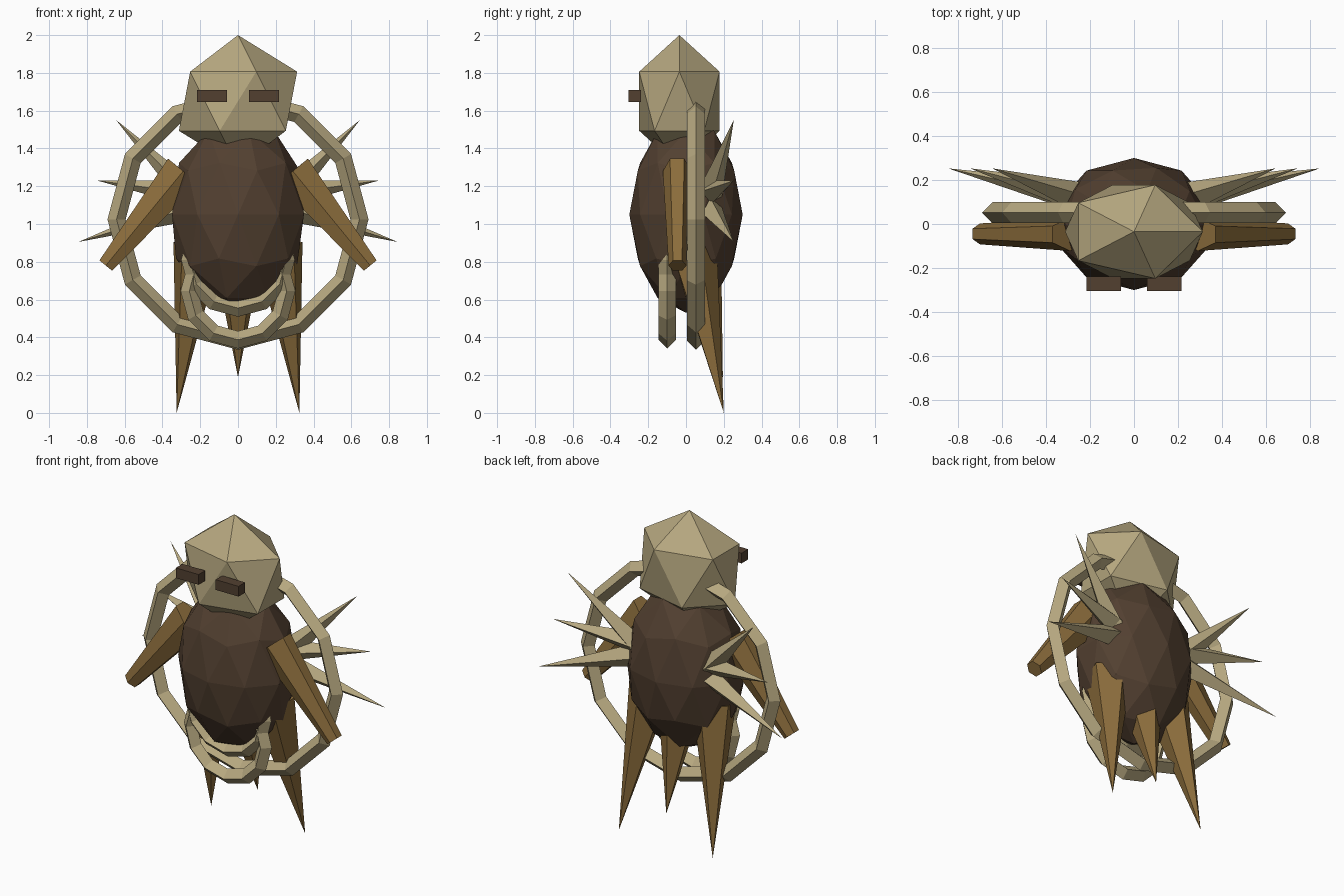
import bpy, bmesh, math
from mathutils import Vector, Matrix

if "Cube" in bpy.data.objects:
    bpy.data.objects.remove(bpy.data.objects["Cube"])


def material(name, rgb):
    m = bpy.data.materials.new(name)
    m.diffuse_color = (*rgb, 1)
    m.use_nodes = True
    m.node_tree.nodes["Principled BSDF"].inputs["Base Color"].default_value = m.diffuse_color
    return m


BONE = material("pale bone", (0.47, 0.39, 0.215))
BARK = material("dark bark", (0.085, 0.051, 0.030))
WOOD = material("golden wood", (0.26, 0.152, 0.045))


def finish(name, bm, mat):
    bmesh.ops.recalc_face_normals(bm, faces=bm.faces)
    mesh = bpy.data.meshes.new(name)
    bm.to_mesh(mesh)
    bm.free()
    mesh.materials.append(mat)
    obj = bpy.data.objects.new(name, mesh)
    bpy.context.collection.objects.link(obj)
    return obj


def ball(name, loc, scale, level, mat):
    bm = bmesh.new()
    bmesh.ops.create_icosphere(bm, subdivisions=level, radius=1)
    bmesh.ops.scale(bm, vec=scale, verts=bm.verts)
    bmesh.ops.translate(bm, vec=loc, verts=bm.verts)
    return finish(name, bm, mat)


def ring(name, loc, major, minor, mat, segments=12):
    """Upright ring facing the front, with a diamond cross-section."""
    bm = bmesh.new()
    loops = []
    for i in range(segments):
        a = 2 * math.pi * i / segments
        loop = []
        for dr, dy in ((minor, 0), (0, minor), (-minor, 0), (0, -minor)):
            r = major + dr
            loop.append(bm.verts.new(Vector(loc) + Vector((r * math.cos(a), dy, r * math.sin(a)))))
        loops.append(loop)
    for i in range(segments):
        p, q = loops[i], loops[(i + 1) % segments]
        for j in range(4):
            k = (j + 1) % 4
            bm.faces.new((p[j], q[j], q[k], p[k]))
    return finish(name, bm, mat)


def cone(name, start, end, r1, r2, sides, mat, flat=(1, 1)):
    """Tapered prism between two points; flat scales depth at each end."""
    start, end = Vector(start), Vector(end)
    axis = (end - start).normalized()
    depth = Vector((0, 1, 0))
    depth = (depth - axis * depth.dot(axis)).normalized()
    side = axis.cross(depth)
    bm = bmesh.new()

    def section(c, r, f):
        return [bm.verts.new(c + depth * (r * f * math.cos(2 * math.pi * i / sides))
                             + side * (r * math.sin(2 * math.pi * i / sides)))
                for i in range(sides)]

    base = section(start, r1, flat[0])
    bm.faces.new(base)
    if r2 > 0:
        top = section(end, r2, flat[1])
        bm.faces.new(top)
        for i in range(sides):
            j = (i + 1) % sides
            bm.faces.new((base[i], base[j], top[j], top[i]))
    else:
        tip = bm.verts.new(end)
        for i in range(sides):
            bm.faces.new((base[i], base[(i + 1) % sides], tip))
    return finish(name, bm, mat)


def box(name, loc, size, mat):
    bm = bmesh.new()
    bmesh.ops.create_cube(bm, size=1, matrix=Matrix.Translation(loc) @ Matrix.Diagonal((*size, 1)))
    return finish(name, bm, mat)


# Body and head
ball("body", (0, 0, 1.05), (0.367, 0.3, 0.52), 2, BARK)
ball("head", (0, -0.035, 1.65), (0.35, 0.25, 0.35), 1, BONE)

# Large ring behind the arms, two small rings under the belly
ring("back_ring", (0, 0.052, 1.025), 0.643, 0.048, BONE)
ring("upper_belly_ring", (0, -0.1, 0.81), 0.255, 0.046, BONE)
ring("lower_belly_ring", (0, -0.1, 0.645), 0.258, 0.046, BONE)

# Paired parts
for side, s in (("left", -1), ("right", 1)):
    box(f"{side}_eye", (s * 0.138, -0.272, 1.678), (0.158, 0.065, 0.064), BARK)
    cone(f"{side}_arm", (s * 0.29, -0.047, 1.28), (s * 0.70, -0.045, 0.78),
         0.12, 0.05, 6, WOOD, (0.63, 0.95))
    cone(f"{side}_leg", (s * 0.215, 0.03, 0.88), (s * 0.325, 0.2, 0),
         0.135, 0, 5, WOOD)
    # Fan of back spikes
    for label, z0, x1, z1 in (("upper", 1.14, 0.645, 1.55),
                              ("middle", 1.16, 0.745, 1.23),
                              ("lower", 1.09, 0.845, 0.905)):
        cone(f"{side}_{label}_spike", (s * 0.24, 0.12, z0), (s * x1, 0.253, z1),
             0.07, 0, 4, BONE)

# Short middle tail spike
cone("tail", (0, 0.07, 0.75), (0, 0.195, 0.19), 0.12, 0, 5, WOOD)
